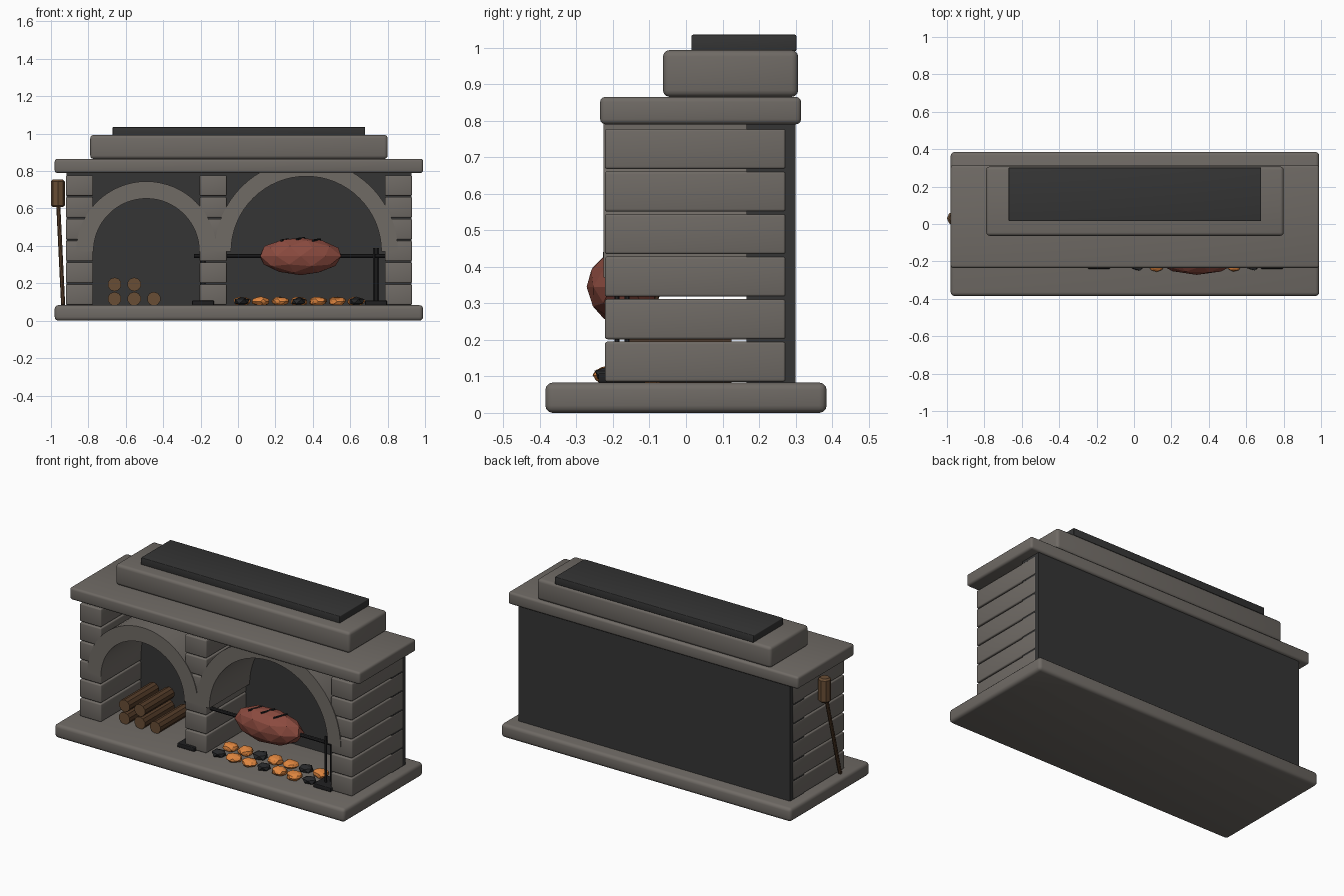
import bpy, bmesh, math, random
from mathutils import Vector, Matrix

random.seed(4)
if "Cube" in bpy.data.objects:
    bpy.data.objects.remove(bpy.data.objects["Cube"])


def material(name, r, g, b):
    m = bpy.data.materials.new(name)
    m.use_nodes = True
    m.diffuse_color = (r, g, b, 1)
    bsdf = m.node_tree.nodes["Principled BSDF"]
    bsdf.inputs["Base Color"].default_value = (r, g, b, 1)
    bsdf.inputs["Roughness"].default_value = 0.9
    return m


STONE = material("stone grey", .16, .145, .13)
SOOT = material("soot grey", .035, .035, .035)
IRON = material("black iron", .014, .014, .015)
MEAT = material("roast red", .26, .07, .05)
BARK = material("bark brown", .09, .045, .022)
CUT = material("cut wood", .14, .075, .035)
EMBER = material("ember orange", .75, .24, .05)
COAL = material("coal black", .022, .023, .025)


def finish(bm, name, mats, smooth=False):
    bmesh.ops.recalc_face_normals(bm, faces=bm.faces)
    mesh = bpy.data.meshes.new(name)
    bm.to_mesh(mesh)
    bm.free()
    for m in mats:
        mesh.materials.append(m)
    ob = bpy.data.objects.new(name, mesh)
    bpy.context.collection.objects.link(ob)
    if smooth:
        bpy.ops.object.select_all(action='DESELECT')
        ob.select_set(True)
        bpy.context.view_layer.objects.active = ob
        bpy.ops.object.shade_smooth_by_angle(angle=math.radians(35))
    return ob


def box(name, x, y, z, mat, bevel=0.0):
    """Box from (min, max) ranges, with optional rounded edges."""
    bm = bmesh.new()
    bmesh.ops.create_cube(bm, size=1)
    for v in bm.verts:
        v.co = [r[0] + (c + .5) * (r[1] - r[0]) for c, r in zip(v.co, (x, y, z))]
    if bevel:
        bmesh.ops.bevel(bm, geom=bm.edges[:], offset=bevel, segments=3,
                        profile=.5, affect='EDGES')
    return finish(bm, name, [mat], bevel > 0)


def rod(name, a, b, radius, mats, sides=8, bevel=0.0):
    """Cylinder between two points; the last material goes on its ends."""
    a, b = Vector(a), Vector(b)
    bm = bmesh.new()
    bmesh.ops.create_cone(bm, cap_ends=True, segments=sides, radius1=radius,
                          radius2=radius, depth=(b - a).length)
    for f in bm.faces:
        f.material_index = len(mats) - 1 if abs(f.normal.z) > .9 else 0
    if bevel:
        rims = [e for e in bm.edges if abs(e.verts[0].co.z - e.verts[1].co.z) < 1e-4]
        bmesh.ops.bevel(bm, geom=rims, offset=bevel, segments=1, affect='EDGES')
    turn = (b - a).to_track_quat('Z', 'Y').to_matrix().to_4x4()
    bm.transform(Matrix.Translation((a + b) / 2) @ turn)
    return finish(bm, name, mats)


def lump(name, centre, size, mat, jitter, detail):
    bm = bmesh.new()
    bmesh.ops.create_icosphere(bm, subdivisions=detail, radius=1)
    for v in bm.verts:
        v.co *= 1 + random.uniform(-jitter, jitter)
        v.co = Vector(centre) + Vector(c * s for c, s in zip(v.co, size))
    return finish(bm, name, [mat])


def arch(name, cx, cz, inner, outer, y0, y1, steps=32):
    """Half ring of stone, extruded front to back."""
    bm = bmesh.new()
    rings = []
    for i in range(steps + 1):
        t = math.pi * i / steps
        rings.append([bm.verts.new((cx + r * math.cos(t), y, cz + r * math.sin(t)))
                      for r, y in ((inner, y0), (outer, y0), (outer, y1), (inner, y1))])
    for a, b in zip(rings, rings[1:]):
        for k in range(4):
            n = (k + 1) % 4
            bm.faces.new((a[k], a[n], b[n], b[k]))
    bm.faces.new(rings[0])
    bm.faces.new(rings[-1])
    return finish(bm, name, [STONE], True)


# Slabs: hearth, mantel, chimney block and its dark cap
box("hearth_slab", (-.98, .99), (-.385, .385), (0, .083), STONE, .02)
box("mantel_slab", (-.98, .99), (-.235, .315), (.79, .865), STONE, .014)
box("chimney_block", (-.79, .80), (-.063, .307), (.865, .993), STONE, .018)
box("chimney_cap", (-.67, .68), (.015, .302), (.99, 1.035), SOOT, .004)

# Back wall
box("back_wall", (-.917, .927), (.165, .30), (.08, .792), SOOT)

# Three columns of stacked stones
for side, x in (("right", -.92), ("middle", -.205), ("left", .785)):
    for row in range(6):
        z = .085 + row * .1165
        box(f"{side}_column_stone_{row + 1}", (x, x + .145), (-.222, .273),
            (z, z + .11), STONE, .007)

# Arches over the wood store and the fire
arch("wood_store_arch", -.49, .37, .283, .375, -.226, .166)
arch("fire_arch", .365, .37, .402, .49, -.226, .166)

# Stacked logs
for row, count in enumerate((3, 2)):
    for i in range(count):
        x, z = -.66 + i * .105, .117 + row * .077
        rod(f"log_{row + 1}_{i + 1}", (x, -.16, z), (x, .125, z), .037, [BARK, CUT], 10)

# Two rows of coals, every third one burnt out
for row in range(2):
    for i in range(7):
        dead = (i + row) % 3 == 0
        lump(f"coal_{row + 1}_{i + 1}", (.02 + i * .102, -.21 + row * .11, .103),
             (.046, .042, .025), COAL if dead else EMBER, .12, 1 if dead else 2)

# Spit with forked stands
SPIT_Y, SPIT_Z = -.175, .345
rod("spit_rod", (-.235, SPIT_Y, SPIT_Z), (.79, SPIT_Y, SPIT_Z), .011, [IRON])
for side, x in (("right", -.187), ("left", .738)):
    box(f"{side}_stand_foot", (x - .058, x + .058), (-.24, -.11), (.083, .108), IRON, .004)
    for k in (-1, 1):
        px = x + k * .009
        rod(f"{side}_stand_prong_{'outer' if k > 0 else 'inner'}",
            (px, SPIT_Y + k * .014, .1), (px, SPIT_Y + k * .014, .39), .007, [IRON], 6)

# Roast with dark score marks
lump("roast", (.335, SPIT_Y, SPIT_Z), (.225, .098, .101), MEAT, .025, 3 - 1)
for i in range(3):
    x = .335 + (i - 1) * .085
    top = SPIT_Z + .099 * math.sqrt(1 - ((i - 1) * .38) ** 2)
    rod(f"score_mark_{i + 1}", (x - .02, -.225, top - .008), (x + .02, -.15, top - .002),
        .006, [IRON], 6)

# Broom leaning on the side wall
rod("broom_handle", (-.935, -.16, .085), (-.962, .02, .64), .011, [BARK])
rod("broom_head", (-.963, .03, .607), (-.963, .03, .755), .037, [CUT], 8, .01)
